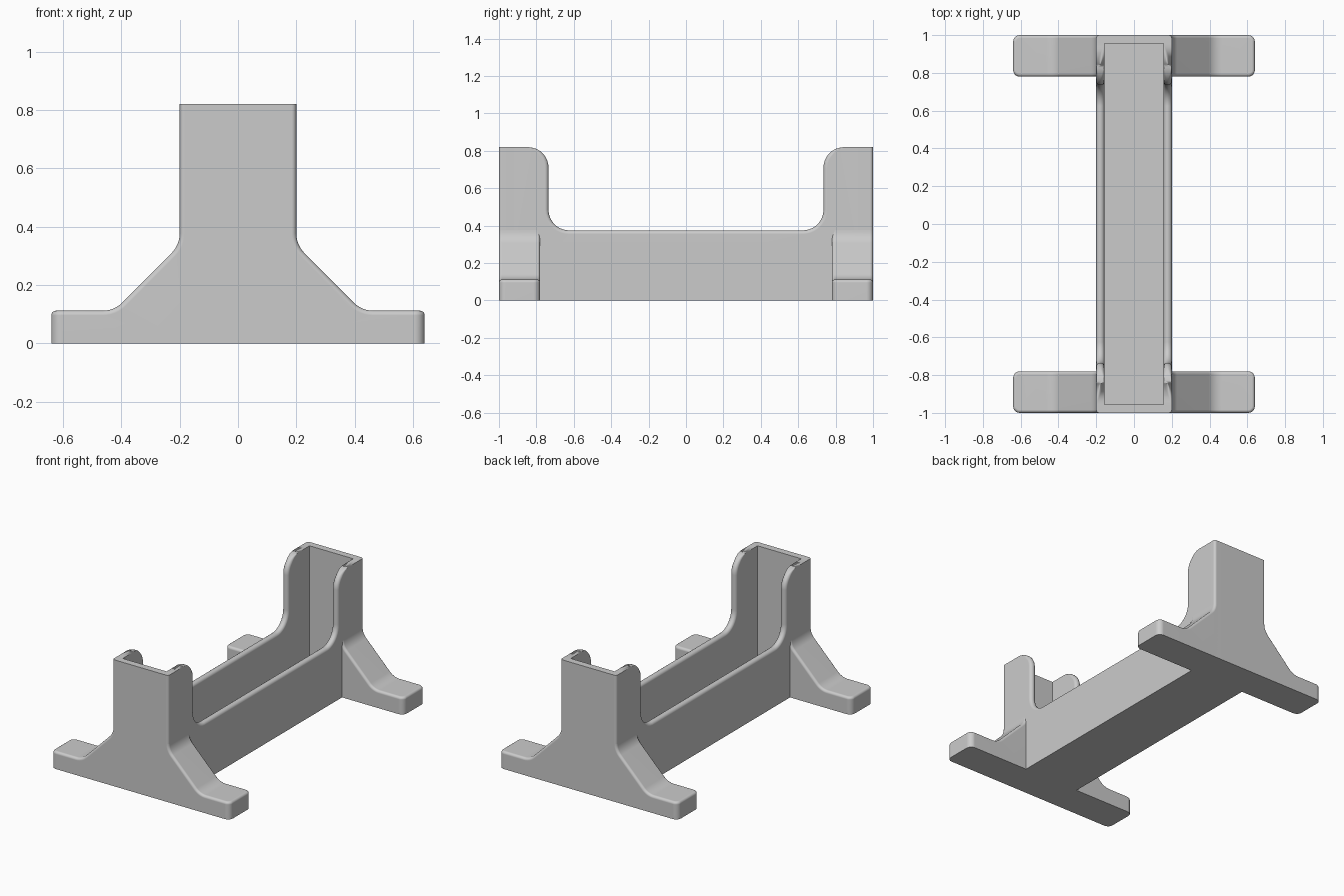
import bpy
import bmesh
from math import sin, cos, pi, radians
from mathutils import Vector

if "Cube" in bpy.data.objects:
    bpy.data.objects.remove(bpy.data.objects["Cube"])

WIDTH, INNER = 0.2, 0.157        # half width outside and inside
LENGTH, INNER_END = 1.0, 0.956   # half length outside and inside
TOP, RIM, FLOOR = 0.82, 0.375, 0.04

grey = bpy.data.materials.new("plain_grey")
grey.use_nodes = True
colour = (0.6, 0.6, 0.6, 1)
grey.diffuse_color = colour
grey.node_tree.nodes["Principled BSDF"].inputs["Base Color"].default_value = colour


def finish(bm, name):
    """Turn a bmesh into a smooth-shaded grey object."""
    bmesh.ops.remove_doubles(bm, verts=bm.verts, dist=1e-5)
    bmesh.ops.recalc_face_normals(bm, faces=bm.faces)
    mesh = bpy.data.meshes.new(name)
    bm.to_mesh(mesh)
    bm.free()
    mesh.materials.append(grey)
    obj = bpy.data.objects.new(name, mesh)
    bpy.context.collection.objects.link(obj)
    bpy.ops.object.select_all(action='DESELECT')
    obj.select_set(True)
    bpy.context.view_layer.objects.active = obj
    bpy.ops.object.shade_smooth_by_angle(angle=radians(35))
    weighted = obj.modifiers.new("Even normals", 'WEIGHTED_NORMAL')
    weighted.keep_sharp = True
    return obj


def box(low, high):
    bm = bmesh.new()
    bmesh.ops.create_cube(bm, size=1)
    low, high = Vector(low), Vector(high)
    for v in bm.verts:
        v.co = (low + high) / 2 + v.co * (high - low)
    return bm


def bevel(bm, edges, size, segments=5):
    bmesh.ops.bevel(bm, geom=edges, offset=size, offset_type='OFFSET',
                    segments=segments, profile=0.5, affect='EDGES', clamp_overlap=True)


def side_wall(name, side):
    """Low wall with raised ends and a rounded rim that fades out on the flat top."""
    steps, r, face_y, round_r = 10, 0.11, 0.735, 0.02
    half = [((INNER_END, TOP), (0, 1), 0)]
    for i in range(steps + 1):
        a = pi / 2 + pi / 2 * i / steps
        p = (face_y + r + r * cos(a), TOP - r + r * sin(a))
        half.append((p, (cos(a), sin(a)), round_r * min(1, 2 * i / steps)))
    for i in range(steps + 1):
        a = -pi / 2 * i / steps
        p = (face_y - r + r * cos(a), RIM + r + r * sin(a))
        half.append((p, (-cos(a), -sin(a)), round_r))
    path = half + [((-p[0], p[1]), (-n[0], n[1]), q) for p, n, q in reversed(half)]

    bm = bmesh.new()
    arc = [pi / 2 * k / 4 for k in range(5)]
    rings = []
    for p, n, q in path:
        drop = [q * (1 - sin(a)) for a in arc]
        pull = [q * (1 - cos(a)) for a in arc]
        # At the arc start the surface is vertical, at its end it faces outward
        section = [(INNER + q - q * cos(a), d) for a, d in zip(arc, drop)]
        section += [(WIDTH - s, d) for s, d in reversed(list(zip(pull, drop)))]
        rings.append([bm.verts.new((side * x, p[0] - n[0] * d, p[1] - n[1] * d))
                      for x, d in section])
    for a, b in zip(rings, rings[1:]):
        for k in range(len(a) - 1):
            bm.faces.new((a[k], a[k + 1], b[k + 1], b[k]))
    base = [[bm.verts.new((side * x, y, 0)) for x in (INNER, WIDTH)]
            for y in (INNER_END, -INNER_END)]
    for k, j in ((0, 0), (-1, 1)):
        bm.faces.new([ring[k] for ring in rings] + [base[1][j], base[0][j]])
    for ring, b in ((rings[0], base[0]), (rings[-1], base[1])):
        bm.faces.new((ring[0], ring[-1], b[1], b[0]))
    bm.faces.new(base[0] + base[1][::-1])
    finish(bm, name)


def end_wall(name, end):
    """Tall end plate with softened outer corners."""
    ys = sorted((end * INNER_END, end * LENGTH))
    bm = box((-WIDTH, ys[0], 0), (WIDTH, ys[1], TOP))
    corners = [e for e in bm.edges
               if all(end * v.co.y > LENGTH - 0.01 for v in e.verts)
               and abs(e.verts[0].co.z - e.verts[1].co.z) > 0.1]
    bevel(bm, corners, 0.016)
    finish(bm, name)


def foot(name, side, end):
    """Flared foot: flat toe, sloping brace and filleted bends."""
    toe, toe_top, depth = 0.64, 0.112, 0.22
    r, turn, steps = 0.095, pi / 4, 6
    t = r * 0.414
    bend_low, bend_high = toe_top + WIDTH - 0.2 + 0.312, 0.337
    outline = [(0.18, 0), (toe, 0), (toe, toe_top)]
    for i in range(steps + 1):   # bend from the toe into the slope
        a = turn * i / steps
        outline.append((bend_low + t - r * sin(a), toe_top + r - r * cos(a)))
    for i in range(steps + 1):   # bend from the slope into the upright
        a = turn + turn * i / steps
        outline.append((WIDTH + r - r * sin(a), bend_high + t - r * cos(a)))
    outline.append((0.18, outline[-1][1]))

    bm = bmesh.new()
    front = [bm.verts.new((side * x, end * LENGTH, z)) for x, z in outline]
    back = [bm.verts.new((side * x, end * (LENGTH - depth), z)) for x, z in outline]
    bm.faces.new(front)
    bm.faces.new(back[::-1])
    for k in range(len(front)):
        j = (k + 1) % len(front)
        bm.faces.new((front[k], back[k], back[j], front[j]))
    bmesh.ops.recalc_face_normals(bm, faces=bm.faces)
    # Round the upright toe corners, then the whole upper edge
    upright = [e for e in bm.edges
               if all(abs(v.co.x) > toe - 0.01 for v in e.verts)
               and abs(e.verts[0].co.z - e.verts[1].co.z) > 0.05]
    bevel(bm, upright, 0.035)
    bm.normal_update()
    upper = [e for e in bm.edges
             if e.calc_face_angle(0) > 0.6
             and all(v.co.z > 0.05 and abs(v.co.x) > 0.19 for v in e.verts)
             and min(v.co.z for v in e.verts) < 0.37]
    bevel(bm, upper, 0.016, 4)
    finish(bm, name)


# Tray floor
finish(box((-INNER, -INNER_END, 0), (INNER, INNER_END, FLOOR)), "tray_floor")

# Walls and feet, repeated on each side and end
for side, s_name in ((1, "left"), (-1, "right")):
    side_wall(s_name + "_side_wall", side)
    for end, e_name in ((-1, "front"), (1, "back")):
        foot(e_name + "_" + s_name + "_foot", side, end)
for end, e_name in ((-1, "front"), (1, "back")):
    end_wall(e_name + "_end_wall", end)
